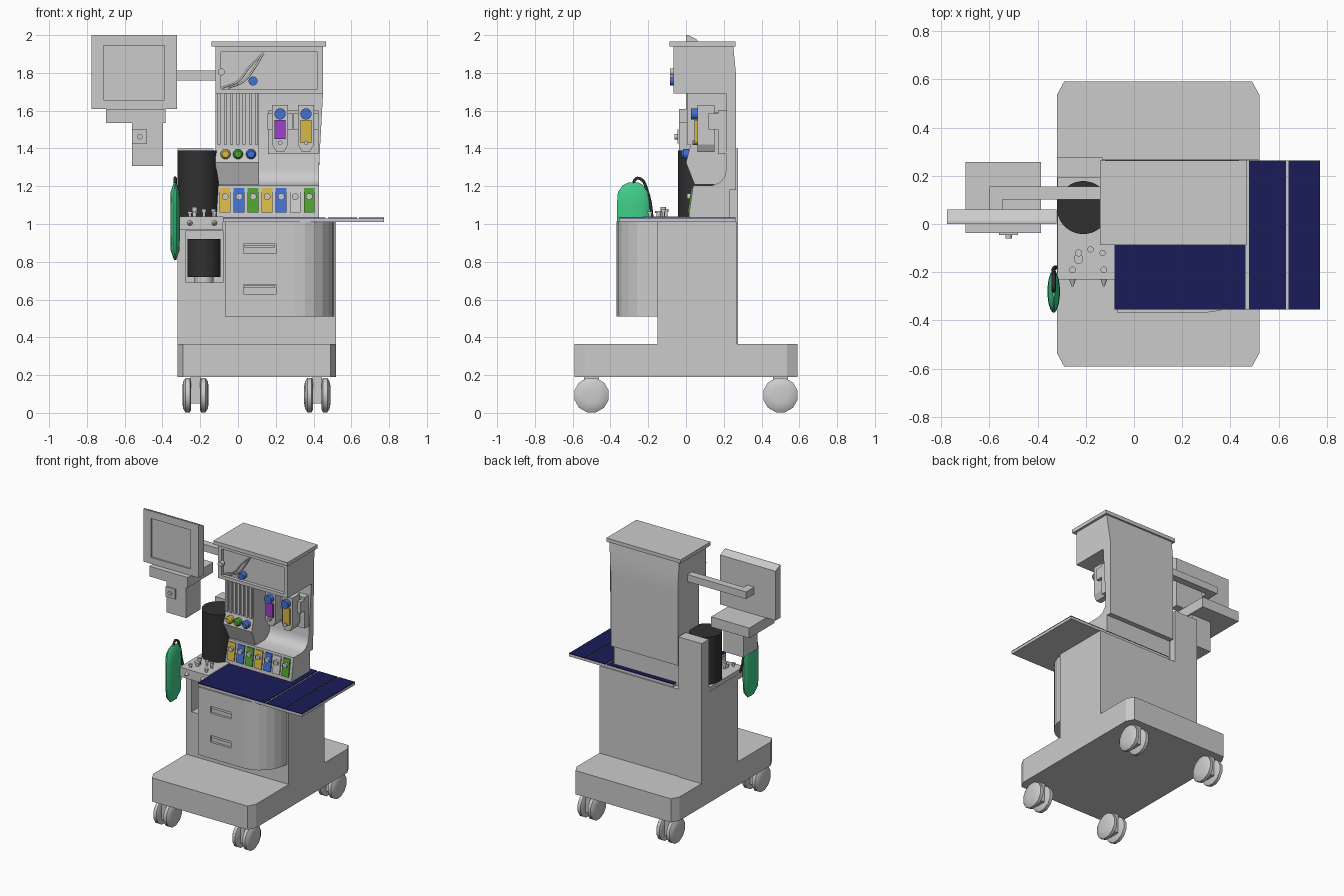
import bpy, bmesh, math
from mathutils import Vector

if "Cube" in bpy.data.objects:
    bpy.data.objects.remove(bpy.data.objects["Cube"])


def mat(name, r, g, b):
    m = bpy.data.materials.new(name)
    m.diffuse_color = (r, g, b, 1)
    m.use_nodes = True
    m.node_tree.nodes["Principled BSDF"].inputs["Base Color"].default_value = m.diffuse_color
    return m


NAVY, BLACK = mat("navy", .01, .012, .1), mat("black", .03, .03, .03)
GREEN, LEAF = mat("bag_green", .05, .62, .25), mat("leaf_green", .08, .36, .03)
YELLOW, BLUE = mat("yellow", .68, .48, .06), mat("blue", .06, .16, .65)
PURPLE = mat("purple", .35, .05, .6)


def finish(name, bm, m=None, smooth=False):
    bmesh.ops.recalc_face_normals(bm, faces=bm.faces)
    me = bpy.data.meshes.new(name)
    bm.to_mesh(me)
    bm.free()
    if smooth:
        me.shade_smooth()
        me.set_sharp_from_angle(angle=math.radians(35))
    if m:
        me.materials.append(m)
    ob = bpy.data.objects.new(name, me)
    bpy.context.collection.objects.link(ob)
    return ob


def place(axis, u, v, w):
    # u, v lie in the profile plane, w runs along the axis
    return {'X': (w, u, v), 'Y': (u, w, v), 'Z': (u, v, w)}[axis]


def prism(name, axis, pts, a, b, m=None, smooth=False):
    bm = bmesh.new()
    lo = [bm.verts.new(place(axis, u, v, a)) for u, v in pts]
    hi = [bm.verts.new(place(axis, u, v, b)) for u, v in pts]
    bm.faces.new(lo)
    bm.faces.new(hi)
    for i in range(len(pts)):
        j = (i + 1) % len(pts)
        bm.faces.new((lo[i], lo[j], hi[j], hi[i]))
    return finish(name, bm, m, smooth)


def box(name, x0, x1, y0, y1, z0, z1, m=None):
    return prism(name, 'Z', [(x0, y0), (x1, y0), (x1, y1), (x0, y1)], z0, z1, m)


def loft(name, axis, c, rings, n=16, m=None):
    # rings: (offset along axis, radius u, radius v)
    bm = bmesh.new()
    rows = []
    for w, ru, rv in rings:
        row = []
        for i in range(n):
            t = 2 * math.pi * (i + .5) / n
            p = place(axis, ru * math.cos(t), rv * math.sin(t), w)
            row.append(bm.verts.new(Vector(c) + Vector(p)))
        rows.append(row)
    bm.faces.new(rows[0])
    bm.faces.new(rows[-1])
    for a, b in zip(rows, rows[1:]):
        for i in range(n):
            j = (i + 1) % n
            bm.faces.new((a[i], a[j], b[j], b[i]))
    return finish(name, bm, m, True)


def cyl(name, axis, c, r, d, n=16, m=None):
    return loft(name, axis, c, [(-d / 2, r, r), (d / 2, r, r)], n, m)


def tube(name, pts, r, m=None):
    cu = bpy.data.curves.new(name, 'CURVE')
    cu.dimensions, cu.bevel_depth, cu.bevel_resolution = '3D', r, 1
    cu.resolution_u, cu.use_fill_caps = 4, True
    sp = cu.splines.new('BEZIER')
    sp.bezier_points.add(len(pts) - 1)
    for bp, p in zip(sp.bezier_points, pts):
        bp.co, bp.handle_left_type, bp.handle_right_type = p, 'AUTO', 'AUTO'
    if m:
        cu.materials.append(m)
    ob = bpy.data.objects.new(name, cu)
    bpy.context.collection.objects.link(ob)
    return ob


def cut(ob, *dims):
    c = box("cutter", *dims)
    md = ob.modifiers.new("cut", 'BOOLEAN')
    md.operation, md.object, md.solver = 'DIFFERENCE', c, 'EXACT'
    with bpy.context.temp_override(object=ob, active_object=ob):
        bpy.ops.object.modifier_apply(modifier="cut")
    bpy.data.objects.remove(c)


# base with chamfered corners, and twin-wheel casters
X0, X1, Y, cx, cy = -.32, .52, .59, .03, .055
prism("base", 'Z', [(X0 + cx, -Y), (X1 - cx, -Y), (X1, -Y + cy), (X1, Y - cy),
                    (X1 - cx, Y), (X0 + cx, Y), (X0, Y - cy), (X0, -Y + cy)], .19, .365)
for x in (-.225, .42):
    for y in (-.5, .5):
        for s in (-1, 1):
            loft("caster_wheel", 'X', (x + s * .045, y, .094),
                 [(-s * .022, .08, .08), (-s * .015, .094, .094), (s * .008, .094, .094),
                  (s * .02, .075, .075), (s * .025, .045, .045)], 12)
        box("caster_fork", x - .026, x + .026, y - .04, y + .04, .05, .2)

# cabinet with canister recess, rear post and side shelf
cab = box("cabinet", -.32, .52, -.15, .27, .36, 1.01)
cut(cab, -.275, -.08, -.3, .06, .69, .965)
cyl("absorber_canister", 'Z', (-.18, -.05, .82), .088, .2, 24, BLACK)
cyl("canister_base", 'Z', (-.18, -.05, .705), .05, .03, 16)
box("rear_post", -.32, -.13, .19, .275, .365, 1.4)
box("side_shelf", -.318, -.08, -.23, .19, .97, 1.04)
for x in (-.255, -.125):
    loft("shelf_screw", 'Y', (x, -.23, 1.005), [(0, .014, .014), (-.012, .01, .01), (-.03, .003, .003)], 12)
for x, y, r, h in ((-.23, -.145, .02, .03), (-.23, -.12, .015, .05), (-.18, -.105, .013, .04),
                   (-.13, -.12, .013, .04), (-.255, -.19, .014, .025), (-.125, -.19, .014, .025)):
    loft("shelf_port", 'Z', (x, y, 1.04), [(0, r * .6, r * .6), (h * .6, r * .6, r * .6),
                                           (h * .6, r, r), (h, r, r)], 12)
cyl("bellows_cylinder", 'Z', (-.21, .068, 1.215), .11, .35, 32, BLACK)

# drawer unit with rounded right corner
arc = [(.3 + .207 * math.sin(t), -.15 - .217 * math.cos(t))
       for t in [math.pi / 2 * i / 6 for i in range(7)]]
dr = prism("drawer_unit", 'Z', [(-.07, -.14), (-.07, -.367)] + arc + [(.507, -.14)], .51, 1.012)
for z in (.655, .87):
    cut(dr, .03, .2, -.4, -.35, z - .025, z + .025)
    box("drawer_handle", .035, .195, -.358, -.345, z + .005, z + .02)

# worktop in three navy panels on a grey tray
box("worktop_tray", -.08, .772, -.355, .263, 1.01, 1.028)
for a, b in ((-.08, .463), (.477, .63), (.641, .772)):
    box("worktop_panel", a, b, -.355, .263, 1.028, 1.034, NAVY)

# main column: console, back wall and head in one side profile, head flared
col = prism("column", 'X', [(.015, 1.012), (.015, 1.05), (.038, 1.205), (.14, 1.205), (.18, 1.22),
                            (.205, 1.25), (.215, 1.29), (.215, 1.69), (-.065, 1.69), (-.065, 1.942),
                            (.25, 1.942), (.255, 1.89), (.264, 1.8), (.266, 1.72), (.266, 1.18),
                            (.23, 1.18), (.23, 1.012)], -.12, .428, None, True)
for v in col.data.vertices:
    if v.co.x > .4 and v.co.z > 1.68:
        v.co.x += .022 if v.co.y < .25 or v.co.z > 1.9 else .01 if v.co.z > 1.78 else 0
cut(col, -.09, .42, -.2, -.04, 1.715, 1.91)
box("head_cap", -.14, .467, -.088, .263, 1.94, 1.967)

# head front details
for dx in (0, .03):
    tube("head_hose", [(-.085 + dx, -.043, 1.72), (0 + dx, -.043, 1.755),
                       (.06 + dx, -.043, 1.83), (.135, -.043, 1.905)], .005)
cyl("head_knob", 'Y', (.08, -.062, 1.757), .024, .045, 16, BLUE)
cyl("head_gauge", 'Y', (-.088, -.07, 1.805), .019, .03, 16)

# flow meter block with tubes and knobs
prism("flow_meter_block", 'X', [(.02, 1.69), (.02, 1.405), (0, 1.325), (.045, 1.21),
                                (.21, 1.21), (.22, 1.25), (.22, 1.69)], -.12, .112)
for i in range(7):
    x = -.1 + i * .033
    box("flow_tube", x - .008, x + .008, .005, .022, 1.42, 1.69)
for x, m in ((-.066, YELLOW), (0, LEAF), (.069, BLUE)):
    loft("flow_knob", 'Y', (x, .015, 1.37), [(0, .027, .027), (-.028, .027, .027), (-.04, .018, .018)], 12, m)

# vaporizers with wall brackets
for x, m, z0 in ((.223, PURPLE, 1.45), (.36, YELLOW, 1.43)):
    prism("vaporizer_body", 'Y', [(x - .042, 1.63), (x - .042, 1.42), (x - .02, 1.38), (x + .02, 1.38),
                                  (x + .042, 1.42), (x + .042, 1.63)], .06, .15)
    box("vaporizer_panel", x - .029, x + .029, .045, .062, z0, 1.55, m)
    cyl("vaporizer_dial", 'Y', (x, .05, 1.583), .03, .045, 16, BLUE)
    cyl("vaporizer_spout", 'Y', (x, .05, 1.43), .012, .03, 10)
    box("vaporizer_mount", x - .03, x + .03, .14, .22, 1.53, 1.59)
    for s in (-1, 1):
        box("vaporizer_hook", x + s * .055 - .012, x + s * .055 + .012, .12, .18, 1.5, 1.585)
box("vaporizer_rail", .16, .425, .17, .218, 1.37, 1.6)

# console labels, each with a small latch
for i, m in enumerate((YELLOW, BLUE, LEAF, YELLOW, BLUE, None, LEAF)):
    x = -.068 + i * .0742
    prism("console_label", 'X', [(.008, 1.062), (.028, 1.19), (.045, 1.19), (.03, 1.062)], x - .029, x + .029, m)
    cyl("console_latch", 'Y', (x, .015, 1.145), .018, .018, 12)

# monitor on its arm, with lower module
prism("monitor", 'X', [(0, 1.61), (0, 2), (.012, 2), (.06, 1.975), (.06, 1.61)], -.775, -.322)
cut(bpy.data.objects["monitor"], -.713, -.39, -.1, .012, 1.657, 1.945)
box("monitor_tray", -.698, -.385, -.038, .258, 1.535, 1.61)
box("monitor_module", -.56, -.397, -.038, .13, 1.307, 1.54)
box("module_socket", -.56, -.482, -.046, -.03, 1.425, 1.5)
cyl("module_knob", 'Y', (-.52, -.045, 1.462), .014, .03, 12)
box("monitor_arm", -.6, -.11, .102, .155, 1.76, 1.812)
box("monitor_arm_end", -.6, -.545, .055, .12, 1.76, 1.812)

# breathing bag and its hose
loft("breathing_bag", 'Z', (-.333, -.28, 0), [(.81, .006, .04), (.86, .024, .08), (.95, .026, .088),
                                              (1.1, .026, .088), (1.17, .024, .082),
                                              (1.205, .012, .055), (1.22, .006, .025)], 16, GREEN)
tube("bag_hose", [(-.333, -.28, 1.2), (-.333, -.265, 1.24), (-.333, -.235, 1.235),
                  (-.333, -.21, 1.19), (-.325, -.18, 1.04), (-.31, -.18, 1.01)], .009, BLACK)
